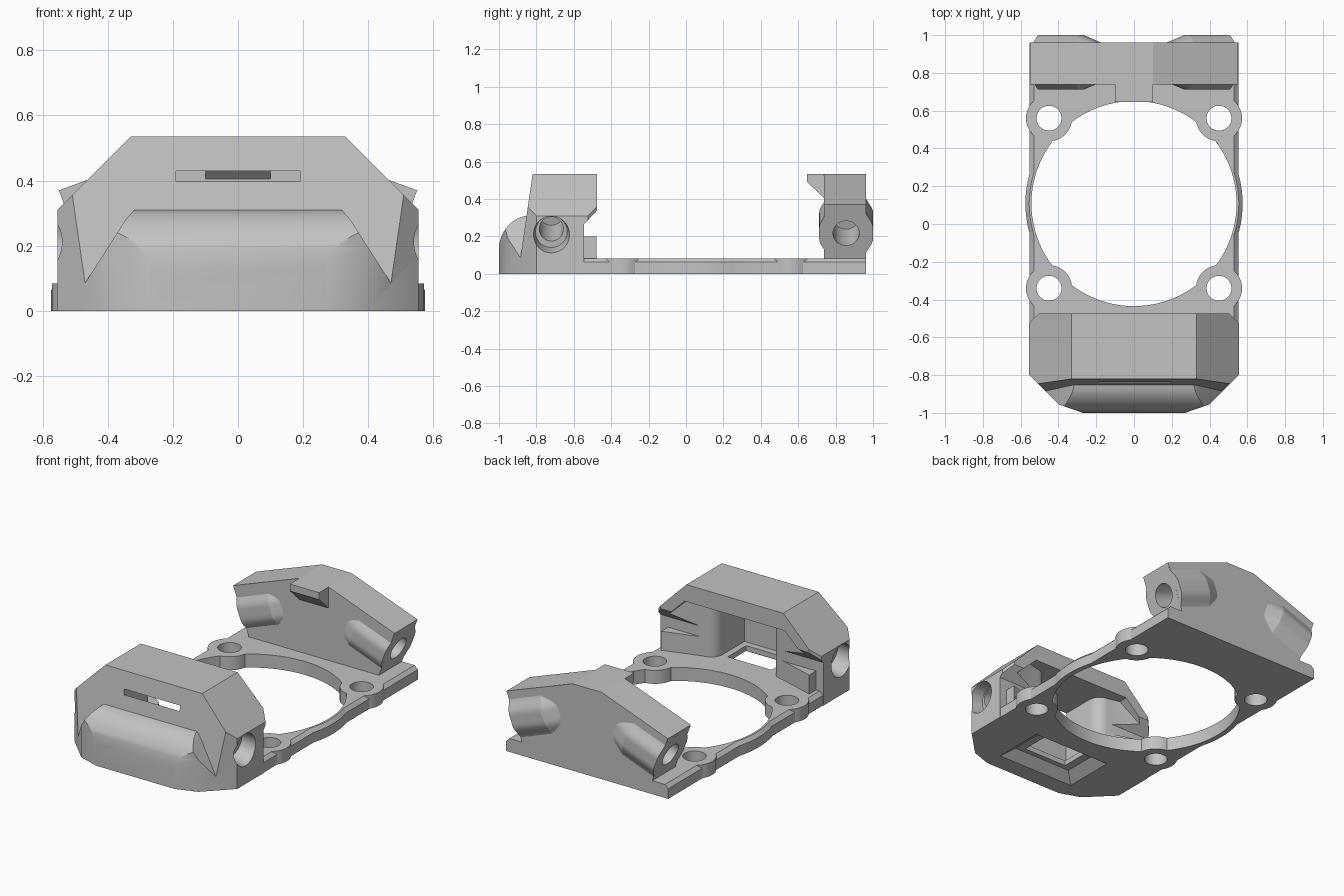
import bpy, bmesh, math
from mathutils import Vector

if "Cube" in bpy.data.objects:
    bpy.data.objects.remove(bpy.data.objects["Cube"])

gray = bpy.data.materials.new("plain_gray")
gray.use_nodes = True
gray.diffuse_color = (0.54, 0.54, 0.54, 1)
gray.node_tree.nodes["Principled BSDF"].inputs["Base Color"].default_value = gray.diffuse_color


def loft(name, loops):
    """Solid skinned through matching point loops, capped at both ends."""
    bm = bmesh.new()
    rings = [[bm.verts.new(p) for p in loop] for loop in loops]
    n = len(rings[0])
    for a, b in zip(rings, rings[1:]):
        for i in range(n):
            j = (i + 1) % n
            bm.faces.new((a[i], a[j], b[j], b[i]))
    bm.faces.new(rings[0])
    bm.faces.new(rings[-1])
    bmesh.ops.recalc_face_normals(bm, faces=bm.faces)
    mesh = bpy.data.meshes.new(name)
    bm.to_mesh(mesh)
    bm.free()
    mesh.materials.append(gray)
    ob = bpy.data.objects.new(name, mesh)
    bpy.context.collection.objects.link(ob)
    return ob


def place(p, axis, d):
    a, b = p
    return {"x": (d, a, b), "y": (a, d, b), "z": (a, b, d)}[axis]


def prism(name, pts, axis, lo, hi):
    return loft(name, [[place(p, axis, d) for p in pts] for d in (lo, hi)])


def tube(name, start, end, r0, r1=None, n=40):
    """Round bar or cone between two points."""
    s, e = Vector(start), Vector(end)
    q = (e - s).to_track_quat("Z", "Y")
    angles = [math.tau * i / n for i in range(n)]
    return loft(name, [[c + q @ Vector((r * math.cos(t), r * math.sin(t), 0)) for t in angles]
                       for c, r in ((s, r0), (e, r0 if r1 is None else r1))])


def mirrored(half):
    """Complete a symmetric outline from its +x half."""
    return half + [(-x, y) for x, y in reversed(half)]


def rect(w, y0, y1, z):
    return [(w, y0, z), (w, y1, z), (-w, y1, z), (-w, y0, z)]


def boolean(target, op, *others):
    for o in others:
        m = target.modifiers.new("cut", "BOOLEAN")
        m.operation, m.solver, m.object = op, "EXACT", o
        bpy.context.view_layer.objects.active = target
        bpy.ops.object.modifier_apply(modifier=m.name)
        bpy.data.objects.remove(o)
    return target


def smooth(ob, degrees):
    bpy.ops.object.select_all(action="DESELECT")
    ob.select_set(True)
    bpy.context.view_layer.objects.active = ob
    bpy.ops.object.shade_smooth_by_angle(angle=math.radians(degrees))


SIDES = (1, -1)
CORNERS = [(s * 0.45, y) for s in SIDES for y in (0.56, -0.34)]
MID = 0.108

# Base plate with a round opening and four screw lugs
plate = prism("base_plate", mirrored([(0.552, 0), (0.552, 0.062), (0.53, 0.083)]), "y", -0.545, 0.962)
rim = tube("rim", (0, MID, 0), (0, MID, 0.062), 0.575, n=96)
rim_top = tube("rim_top", (0, MID, 0.062), (0, MID, 0.083), 0.575, 0.555, n=96)
boolean(plate, "UNION", rim, rim_top)
boolean(plate, "DIFFERENCE", tube("opening", (0, MID, -0.1), (0, MID, 0.2), 0.543, n=96))
for x, y in CORNERS:
    boolean(plate, "UNION", tube("lug", (x, y, 0), (x, y, 0.083), 0.122))
for x, y in CORNERS:
    boolean(plate, "DIFFERENCE", tube("lug_hole", (x, y, -0.1), (x, y, 0.2), 0.066))
smooth(plate, 28)

# Front housing: front outline and side outline intersected
housing = prism("front_housing", mirrored([(0.665, -0.1), (0.665, 0.2), (0.33, 0.535)]), "y", -1.1, -0.4)
boolean(housing, "INTERSECT",
        prism("side_outline", [(-0.912, -0.1), (-0.82, 0.535), (-0.46, 0.535), (-0.46, 0.356),
                               (-0.545, 0.265), (-0.545, -0.1)], "x", -0.8, 0.8))

# Rounded nose and skirt, then the plan outline trims everything together
curve = [(-0.83 - 0.17 * math.sin(t), 0.13 + 0.182 * math.cos(t))
         for t in (math.pi / 2 * i / 14 for i in range(15))]
nose = prism("nose", [(-0.78, -0.05), (-0.78, 0.312)] + curve + [(-1, -0.05)], "x", -0.75, 0.75)
boolean(nose, "INTERSECT",
        prism("nose_front", mirrored([(0.7, -0.2), (0.7, 0.085), (0.47, 0.085), (0.345, 0.28),
                                      (0.325, 0.303), (0.295, 0.33)]), "y", -1.2, -0.7))
boolean(housing, "UNION", nose)
plan = mirrored([(0.27, -1), (0.4, -0.955), (0.555, -0.8), (0.555, -0.525), (0.505, -0.475)])
boolean(housing, "INTERSECT", prism("plan", plan, "z", 0, 0.8))

# Hollow inside: flared mouth with rounded inner corners and a central slot
corner = [(0.27 - 0.08 * math.sin(t), -0.63 + 0.08 * math.cos(t))
          for t in (math.pi / 2 * i / 8 for i in range(9))]
cavity = prism("cavity", mirrored([(0.47, -0.4), (0.47, -0.5)] + corner + [(0.19, -0.84)]), "z", 0.083, 0.6)
boolean(cavity, "INTERSECT",
        prism("cavity_front", mirrored([(0.6, 0), (0.6, 0.18), (0.34, 0.43)]), "y", -1, -0.3))
boolean(housing, "DIFFERENCE", cavity)

# Stepped floor window with sloped edges, and side screw sockets
boolean(housing, "DIFFERENCE",
        loft("window", [rect(0.28, -0.9, -0.555, -0.01), rect(0.2, -0.83, -0.6, 0.05),
                        rect(0.15, -0.8, -0.62, 0.051), rect(0.15, -0.8, -0.62, 0.12)]))
for s in SIDES:
    boolean(housing, "DIFFERENCE",
            tube("socket", (s * 0.6, -0.72, 0.205), (s * 0.47, -0.72, 0.225), 0.103, 0.085),
            tube("socket_hole", (s * 0.5, -0.72, 0.23), (s * 0.25, -0.72, 0.32), 0.064))
smooth(housing, 28)

# Low cheeks flaring out of the housing mouth
for s, side in zip(SIDES, ("left", "right")):
    prism(side + "_cheek", [(s * 0.505, -0.478), (s * 0.505, -0.58), (s * 0.27, -0.58),
                            (s * 0.27, -0.55)], "z", 0.02, 0.2)

# Rear wall with a shallow gable and leaning ends
wall = prism("rear_wall", mirrored([(0.435, 0.06), (0.55, 0.37), (0.1, 0.535)]), "y", 0.738, 0.962)

# Swollen screw sleeves running down and outwards, parallel to the gable
along = Vector((0.937, 0, -0.35))
across = Vector((0.35, 0, 0.937))
center = Vector((0.493, 0.856, 0.217))
section = []
for i in range(21):
    u = -0.14 + 0.014 * i
    t = max(0, abs(u) - 0.03) / 0.11
    section.append((u, 0.1 + 0.022 * (1 + math.cos(math.pi * t))))
section += [(u, -v) for u, v in reversed(section)]
for s in SIDES:
    loops = [[center + along * d + across * u + Vector((0, v * f, 0)) for u, v in section]
             for d, f in ((-0.33, 0.72), (-0.23, 1), (0, 1))]
    for loop in loops:
        for p in loop:
            p.x *= s
    boolean(wall, "UNION", loft("sleeve", loops))
for s in SIDES:
    a, b = center + along * 0.1, center - along * 0.25
    a.x, b.x = a.x * s, b.x * s
    boolean(wall, "DIFFERENCE", tube("sleeve_hole", a, b, 0.07))

# Catch on the inner face of the rear wall
boolean(wall, "UNION", prism("catch", [(0.8, 0.535), (0.647, 0.535), (0.647, 0.492), (0.738, 0.405),
                                       (0.8, 0.405)], "x", -0.1, 0.1))
smooth(wall, 13)
